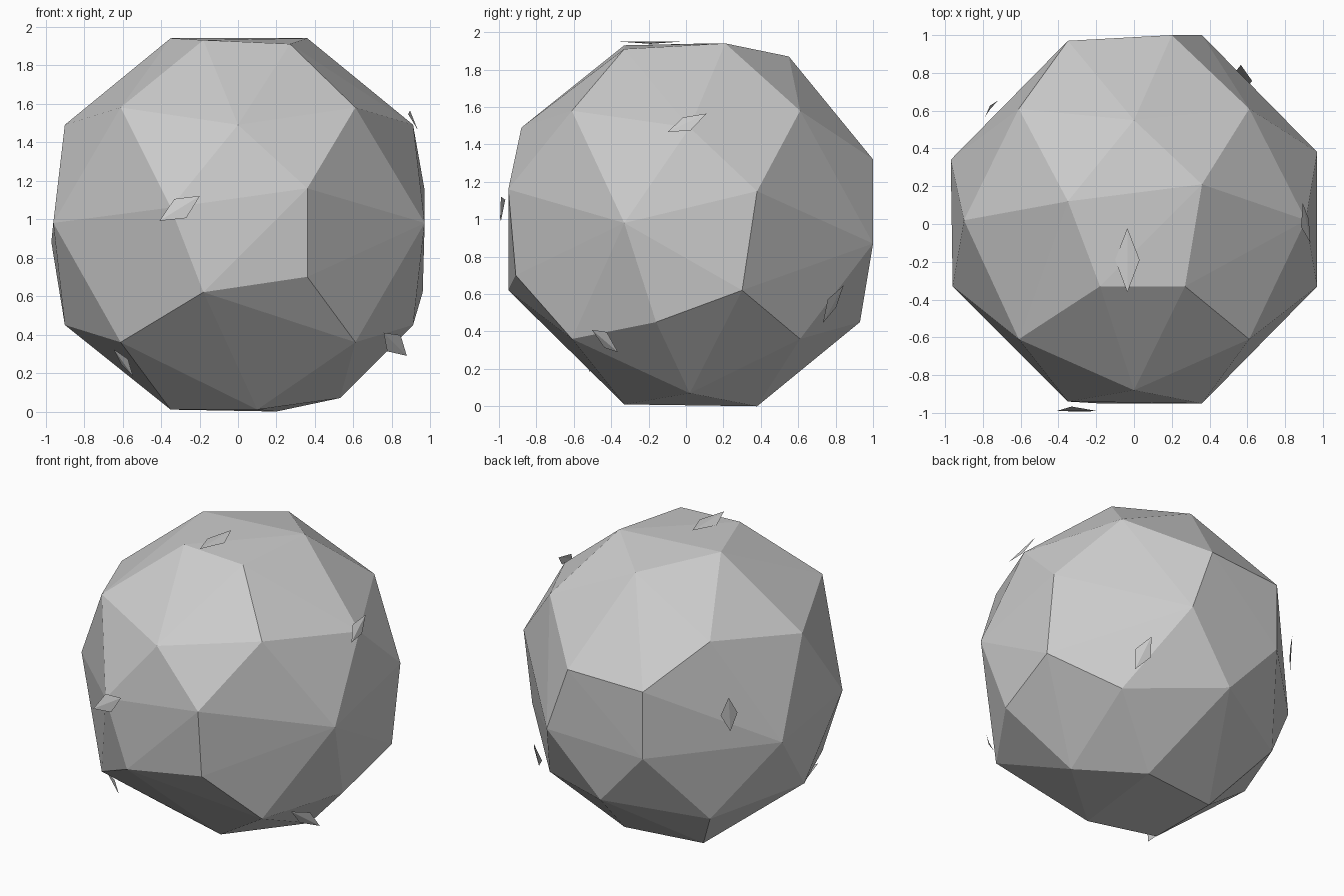
import bpy, bmesh
from mathutils import Vector
from itertools import product

default_cube = bpy.data.objects.get("Cube")
if default_cube:
    bpy.data.objects.remove(default_cube, do_unlink=True)

MID = Vector((0, 0, .97))


def make_material(name, colour):
    mat = bpy.data.materials.new(name)
    mat.use_nodes = True
    mat.diffuse_color = colour
    mat.node_tree.nodes["Principled BSDF"].inputs["Base Color"].default_value = colour
    return mat


def add_object(name, bm, material):
    mesh = bpy.data.meshes.new(name)
    bm.to_mesh(mesh)
    bm.free()
    mesh.materials.append(material)
    obj = bpy.data.objects.new(name, mesh)
    bpy.context.scene.collection.objects.link(obj)
    return obj


stone = make_material("light grey stone", (.6, .6, .6, 1))

# Corner points of the boulder, grouped by the side they lie on
sides = {
    "top": [(-.35, .12, 1.94), (.36, .21, 1.94), (.27, -.33, 1.91),
            (-.18, -.33, 1.93), (0, .55, 1.87)],
    "front": [(.36, -.95, 1.16), (.36, -.91, .7), (-.18, -.95, .62),
              (-.35, -.94, 1.06), (0, -.88, 1.49)],
    "left": [(.97, -.33, .98), (.97, .38, 1.15), (.96, .3, .62),
             (.91, -.16, .45), (.91, .02, 1.49)],
    "right": [(-.96, -.33, .98), (-.97, .34, .88), (-.9, .02, 1.49), (-.9, 0, .45)],
    "back": [(.2, 1, 1.32), (.36, 1, .87), (-.35, .97, .84),
             (-.35, .97, 1.3), (0, .93, .45)],
    "bottom": [(.1, -.33, .01), (-.35, -.2, .01), (-.35, .31, .01),
               (.2, .38, 0), (.53, .02, .07)],
}

# Faceted boulder: eight cube corners plus the side points, wrapped in a hull
boulder = bmesh.new()
for signs in product((-1, 1), repeat=3):
    boulder.verts.new(MID + Vector(signs) * .61)
for points in sides.values():
    for point in points:
        boulder.verts.new(point)
bmesh.ops.convex_hull(boulder, input=boulder.verts[:])
bmesh.ops.delete(boulder, geom=[v for v in boulder.verts if not v.link_faces],
                 context="VERTS")
bmesh.ops.recalc_face_normals(boulder, faces=boulder.faces[:])
add_object("boulder", boulder, stone)


def add_chip(name, centre, tip, half_width):
    """Small diamond flake lying on the surface, folded along its length."""
    centre, tip = Vector(centre), Vector(tip)
    outward = (centre - MID).normalized()
    side = outward.cross(tip).normalized() * half_width
    fold = outward * .01
    bm = bmesh.new()
    top, bottom, east, west = [bm.verts.new(p) for p in (
        centre + tip + fold, centre - tip + fold, centre + side, centre - side)]
    bm.faces.new((top, bottom, east))
    bm.faces.new((bottom, top, west))
    for face in bm.faces:
        face.normal_update()
        if face.normal.dot(outward) < 0:
            face.normal_flip()
    add_object(name, bm, stone)


# Loose flakes around the boulder
add_chip("top_chip", (-.035, -.19, 1.94), (0, .17, 0), .065)
add_chip("front_chip", (-.3, -.98, 1.055), (.105, 0, .065), .06)
add_chip("left_chip", (.905, .005, 1.51), (-.02, .105, .05), .045)
add_chip("lower_left_chip", (.81, -.43, .355), (.06, .07, -.06), .055)
add_chip("back_left_chip", (.58, .78, .55), (.02, -.055, -.1), .055)
add_chip("back_right_chip", (-.755, .61, 1.12), (0, .01, .12), .055)
add_chip("lower_right_chip", (-.59, -.51, .26), (.05, 0, -.07), .045)
